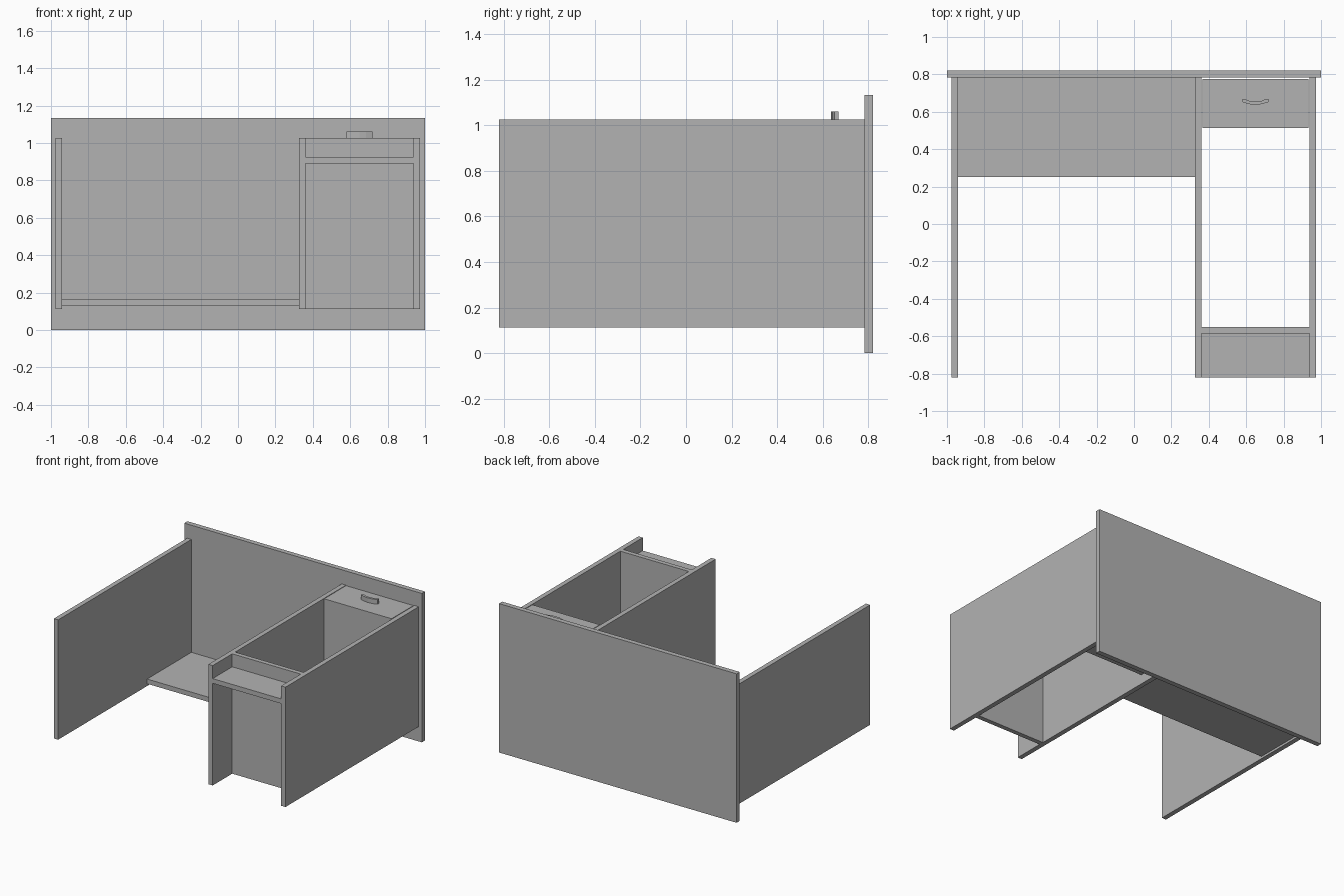
import bpy, bmesh
from mathutils import Vector

cube = bpy.data.objects.get("Cube")
if cube:
    bpy.data.objects.remove(cube, do_unlink=True)

GREY = (0.45, 0.45, 0.45, 1)
mat = bpy.data.materials.new("plain grey")
mat.use_nodes = True
mat.diffuse_color = GREY
mat.node_tree.nodes["Principled BSDF"].inputs["Base Color"].default_value = GREY


def add_object(name, bm, location=(0, 0, 0)):
    bmesh.ops.recalc_face_normals(bm, faces=bm.faces)
    mesh = bpy.data.meshes.new(name)
    bm.to_mesh(mesh)
    bm.free()
    mesh.materials.append(mat)
    obj = bpy.data.objects.new(name, mesh)
    obj.location = location
    bpy.context.collection.objects.link(obj)
    return obj


def box_mesh(size):
    bm = bmesh.new()
    bmesh.ops.create_cube(bm, size=1)
    bmesh.ops.scale(bm, vec=size, verts=bm.verts)
    return bm


def board(name, x, y, z):
    """Rectangular board from (low, high) ranges along each axis."""
    size = [b - a for a, b in (x, y, z)]
    centre = [(a + b) / 2 for a, b in (x, y, z)]
    return add_object(name, box_mesh(size), centre)


# Shared limits of the boards
THICK = 0.036
FOOT, INNER = -0.82, 0.782      # extent of the upright panels along y
LOW, HIGH = 0.113, 1.025        # extent of the upright panels along z

# Desk top, with the desk resting on its edge
board("desk_top", (-1, 1), (INNER, 0.82), (0, 1.133))

# Three upright panels
for name, x in (("right_side_panel", -0.976),
                ("cabinet_inner_panel", 0.325),
                ("left_side_panel", 0.938)):
    board(name, (x, x + THICK), (FOOT, INNER), (LOW, HIGH))

# Modesty panel across the leg space
board("modesty_panel", (-0.94, 0.325), (0.25, INNER), (0.13, 0.166))

# Cabinet floor and kick board
CABINET = (0.361, 0.938)
board("cabinet_floor", CABINET, (-0.585, -0.55), (LOW, HIGH))
board("kick_board", CABINET, (FOOT, -0.585), (0.89, 0.926))

# Drawer: a tray that opens towards the desk top
size = Vector((0.567, 0.262, 0.845))
bm = box_mesh(size)
opening = [f for f in bm.faces if f.normal.y > 0.9]
bmesh.ops.inset_region(bm, faces=opening, thickness=0.025)
bmesh.ops.translate(bm, verts=opening[0].verts, vec=(0, -size.y + 0.025, 0))
add_object("drawer", bm, (0.6495, 0.645, HIGH - size.z / 2))

# Drawer handle: a bent bar extruded from a mirrored profile
half = [(0, 0.637), (0.035, 0.641), (0.07, 0.652),
        (0.069, 0.669), (0.056, 0.669), (0.033, 0.658), (0, 0.655)]
outline = half + [(-x, y) for x, y in reversed(half[1:-1])]
bm = bmesh.new()
face = bm.faces.new([bm.verts.new((x, y, 0)) for x, y in outline])
grown = bmesh.ops.extrude_face_region(bm, geom=[face])["geom"]
bmesh.ops.translate(bm, vec=(0, 0, 0.035),
                    verts=[v for v in grown if isinstance(v, bmesh.types.BMVert)])
add_object("drawer_handle", bm, (0.649, 0, HIGH))
